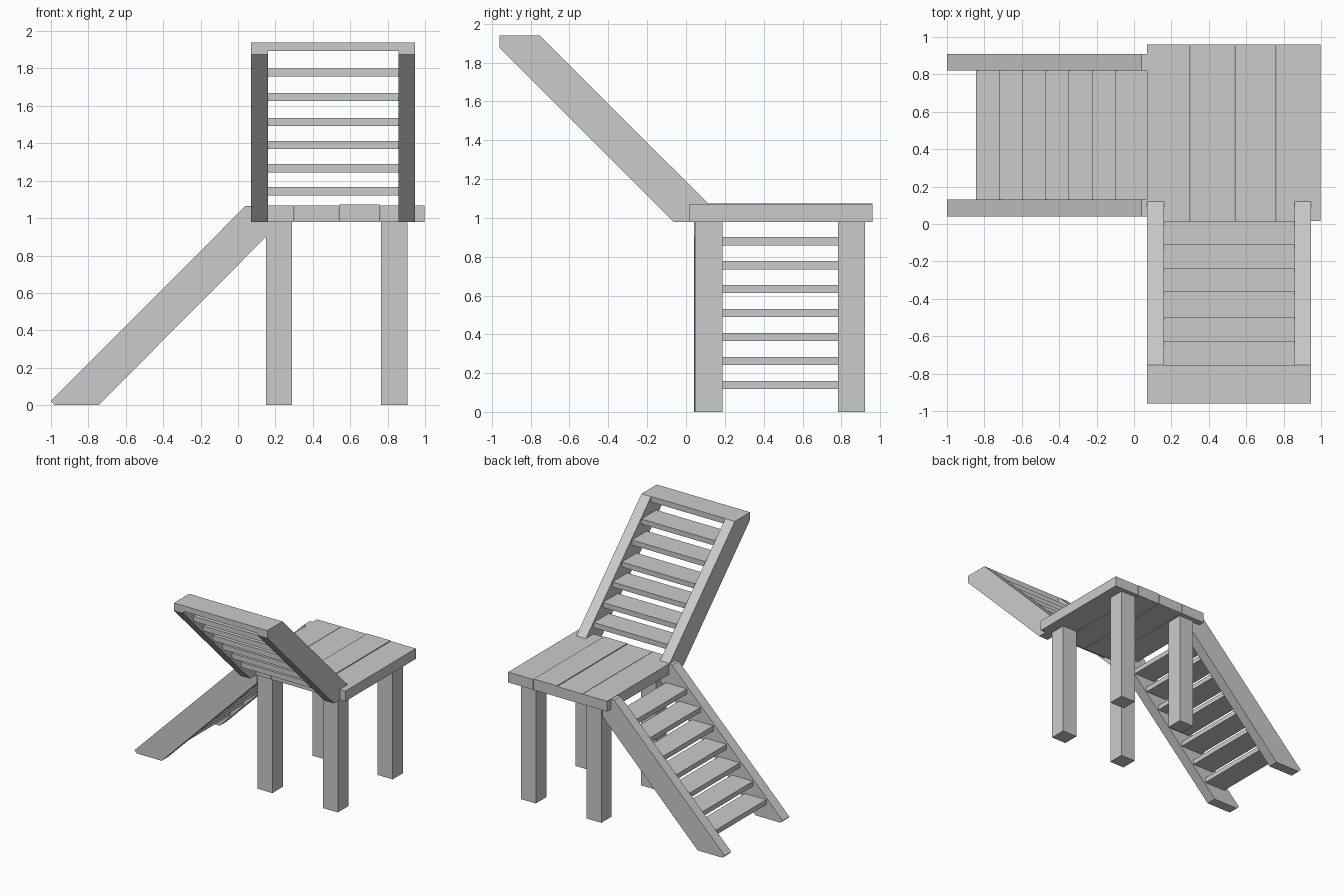
import bpy

if "Cube" in bpy.data.objects:
    bpy.data.objects.remove(bpy.data.objects["Cube"])


def add_mesh(name, verts, faces):
    mesh = bpy.data.meshes.new(name)
    mesh.from_pydata(verts, [], faces)
    obj = bpy.data.objects.new(name, mesh)
    bpy.context.collection.objects.link(obj)
    return obj


def prism(name, profile, lo, hi, place):
    """Extrude a 2D profile from lo to hi; place(u, v, w) maps to x, y, z."""
    n = len(profile)
    verts = [place(u, v, w) for w in (lo, hi) for u, v in profile]
    faces = [tuple(range(n))[::-1], tuple(range(n, 2 * n))]
    faces += [(i, (i + 1) % n, n + (i + 1) % n, n + i) for i in range(n)]
    obj = add_mesh(name, verts, faces)
    import bmesh
    bm = bmesh.new()
    bm.from_mesh(obj.data)
    bmesh.ops.recalc_face_normals(bm, faces=bm.faces)
    bm.to_mesh(obj.data)
    bm.free()
    return obj


def box(name, x, y, z):
    rect = [(x[0], y[0]), (x[1], y[0]), (x[1], y[1]), (x[0], y[1])]
    return prism(name, rect, z[0], z[1], lambda u, v, w: (u, v, w))


# Landing: four planks, one slightly proud
edges = [0.07, 0.302, 0.541, 0.763, 0.998]
for i in range(4):
    lift = 0.005 if i == 2 else 0.0
    box(f"landing_plank_{i + 1}", (edges[i], edges[i + 1] - (0.003 if i < 3 else 0)),
        (0.015, 0.96), (0.98, 1.068 + lift))

# Four square posts
for i, x in enumerate((0.15, 0.765)):
    for j, y in enumerate((0.047, 0.782)):
        box(f"post_{i + 1}_{j + 1}", (x, x + 0.14), (y, y + 0.14), (0, 0.98))

# Lower flight: side beams run along x
lower = [(-1.0, 0.022), (-0.978, 0), (-0.745, 0), (0.15, 0.90),
         (0.15, 0.98), (0.07, 0.98), (0.07, 1.065), (0.04, 1.065)]
for side, (a, b) in (("front", (0.04, 0.13)), ("back", (0.82, 0.908))):
    prism(f"lower_beam_{side}", lower, a, b, lambda u, v, w: (u, w, v))

# Lower treads
for i in range(7):
    x = -0.845 + i * 0.124
    z = 0.118 + i * 0.1235
    box(f"lower_tread_{i + 1}", (x, x + 0.2), (0.13, 0.82), (z, z + 0.042))

# Upper flight: side beams run along y and rest in the landing
upper = [(-0.96, 1.94), (-0.96, 1.875), (-0.065, 0.98), (0.12, 0.98),
         (0.12, 1.068), (-0.755, 1.94)]
for side, (a, b) in (("left", (0.07, 0.16)), ("right", (0.857, 0.947))):
    prism(f"upper_beam_{side}", upper, a, b, lambda u, v, w: (w, u, v))

# Upper treads, the last one being the thicker top board
steps = [(0.015, 1.122), (-0.11, 1.245), (-0.238, 1.37), (-0.362, 1.492),
         (-0.498, 1.627), (-0.625, 1.757)]
for i, (y, z) in enumerate(steps):
    box(f"upper_tread_{i + 1}", (0.16, 0.857), (y - 0.2, y), (z, z + 0.043))
box("upper_top_board", (0.16, 0.857), (-0.96, -0.757), (1.893, 1.94))
